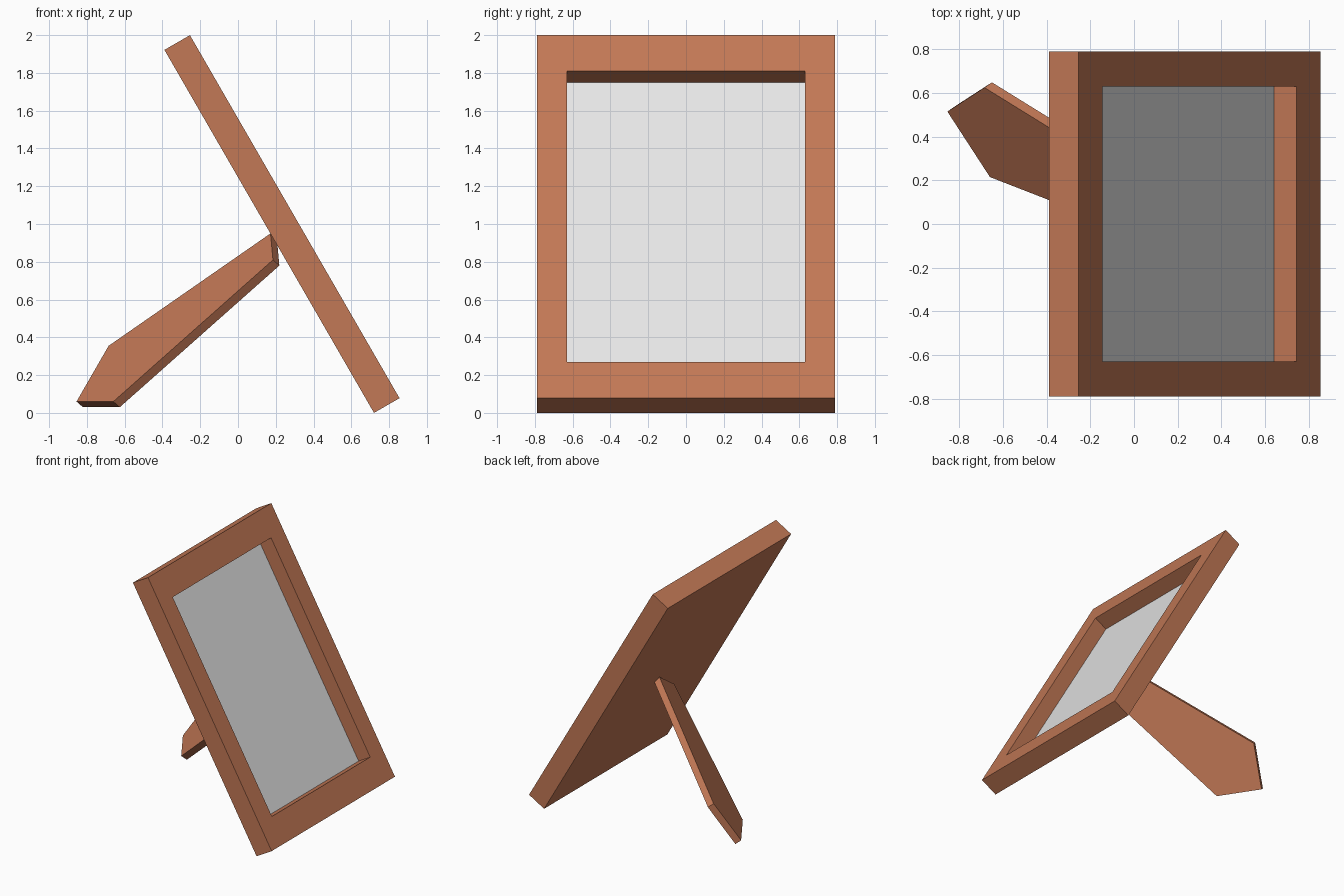
import bpy, bmesh, math
from mathutils import Matrix, Vector

if "Cube" in bpy.data.objects:
    bpy.data.objects.remove(bpy.data.objects["Cube"])

W, L, T = 1.58, 2.219, 0.156        # frame width, length, thickness
SIDE, END, DEPTH = 0.16, 0.22, 0.125  # borders and recess depth
PLATE = 0.005
TILT = math.radians(30)


def material(name, rgb):
    m = bpy.data.materials.new(name)
    m.diffuse_color = (*rgb, 1)
    m.use_nodes = True
    m.node_tree.nodes["Principled BSDF"].inputs["Base Color"].default_value = m.diffuse_color
    return m


wood = material("reddish wood", (0.54, 0.188, 0.092))
paper = material("pale grey", (0.79, 0.79, 0.79))

# Leaning space: x across, y up the slope, z out of the picture
s, c = math.sin(TILT), math.cos(TILT)
lean = Matrix(((0, -s, c, 0.72), (1, 0, 0, 0), (0, c, s, 0), (0, 0, 0, 1)))


def finish(bm, name, mat):
    bmesh.ops.recalc_face_normals(bm, faces=bm.faces)
    me = bpy.data.meshes.new(name)
    bm.to_mesh(me)
    bm.free()
    me.materials.append(mat)
    ob = bpy.data.objects.new(name, me)
    bpy.context.collection.objects.link(ob)
    return ob


def box(w, l, t, z0):
    bm = bmesh.new()
    bmesh.ops.create_cube(bm, size=1)
    for v in bm.verts:
        v.co = (v.co.x * w, v.co.y * l + L / 2, z0 + (v.co.z + 0.5) * t)
    return bm


# Frame: slab with a sunken opening in the front
bm = box(W, L, T, 0)
front = max(bm.faces, key=lambda f: f.calc_center_median().z)
bmesh.ops.inset_region(bm, faces=[front], thickness=0.1)
for v in front.verts:
    v.co.x = math.copysign(W / 2 - SIDE, v.co.x)
    v.co.y = END if v.co.y < L / 2 else L - END
floor = bmesh.ops.extrude_discrete_faces(bm, faces=[front])["faces"][0]
bmesh.ops.translate(bm, verts=floor.verts[:], vec=(0, 0, -DEPTH))
finish(bm, "frame", wood).matrix_world = lean

# Picture: thin plate on the recess floor
bm = box(W - 2 * SIDE, L - 2 * END, PLATE, T - DEPTH)
finish(bm, "picture", paper).matrix_world = lean

# Support leg: five-sided board, skewed behind the frame
outline = [(-0.855, 0.515, 0.06), (-0.66, 0.215, 0.06), (0.185, -0.114, 0.81),
           (0.172, 0.095, 0.95), (-0.685, 0.625, 0.355)]
bm = bmesh.new()
top = bm.faces.new([bm.verts.new(p) for p in outline])
ext = bmesh.ops.extrude_face_region(bm, geom=[top], use_keep_orig=True)["geom"]
bmesh.ops.translate(bm, verts=[g for g in ext if isinstance(g, bmesh.types.BMVert)],
                    vec=Vector((0.034, 0.024, -0.03)))
finish(bm, "support_leg", wood)
